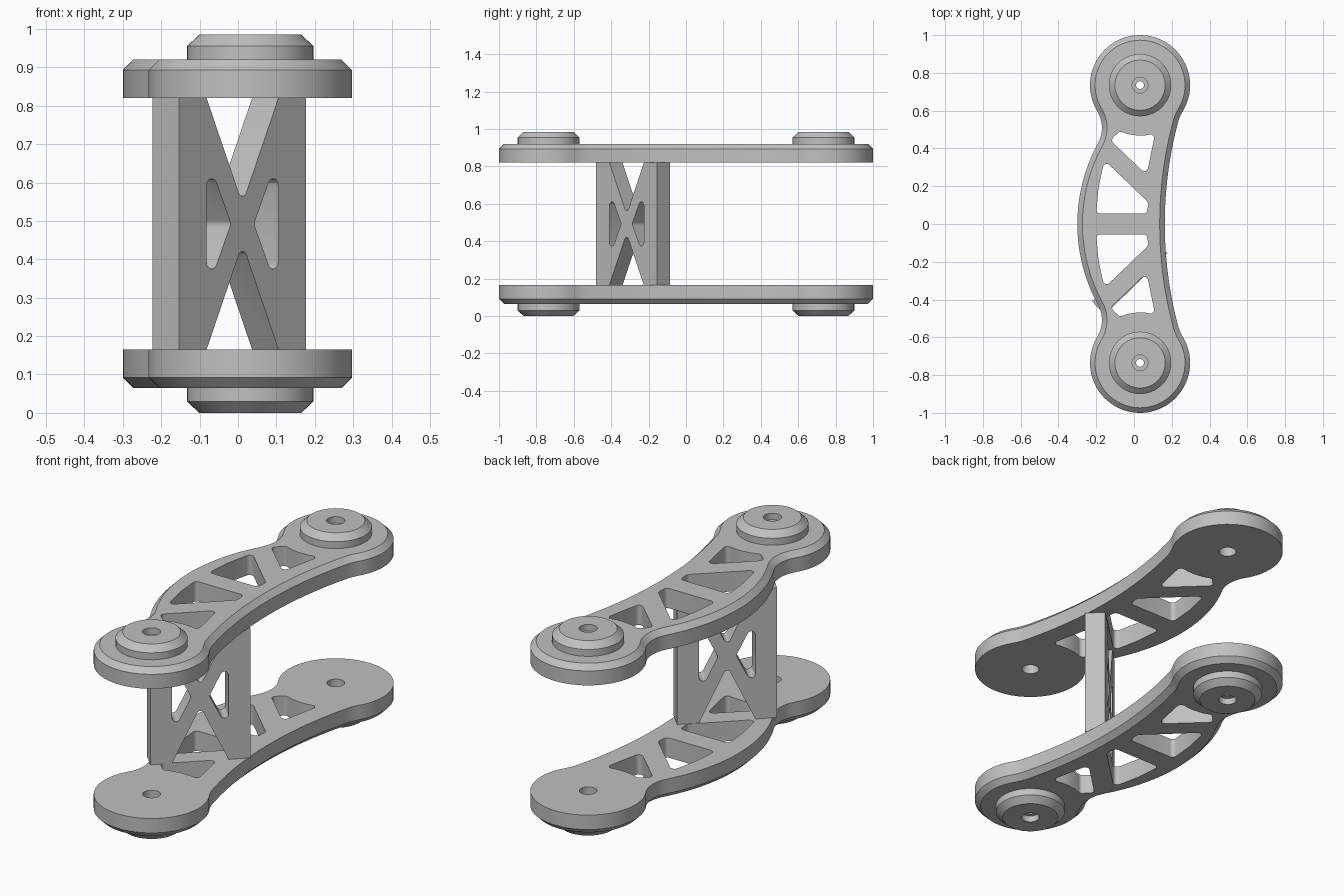
import bpy, bmesh, math
from mathutils import Vector, Matrix

if "Cube" in bpy.data.objects:
    bpy.data.objects.remove(bpy.data.objects["Cube"])

MID = 0.4925                       # height of the plane of symmetry
HUB = Vector((0.032, 0.735))       # hub centre, mirrored in y
HUB_R = 0.265
TONE = (0.53, 0.53, 0.53, 1)

grey = bpy.data.materials.new("plain_grey")
grey.use_nodes = True
grey.diffuse_color = TONE
grey.node_tree.nodes["Principled BSDF"].inputs["Base Color"].default_value = TONE


def add_loft(bm, rings, closed=False):
    """Skin equal-length rings of 3D points; cap the ends unless closed."""
    vs = [[bm.verts.new(p) for p in ring] for ring in rings]
    pairs = list(zip(vs, vs[1:])) + ([(vs[-1], vs[0])] if closed else [])
    n = len(vs[0])
    for a, b in pairs:
        for i in range(n):
            j = (i + 1) % n
            bm.faces.new((a[i], a[j], b[j], b[i]))
    if not closed:
        bm.faces.new(vs[0])
        bm.faces.new(vs[-1])


def at_height(points, z):
    return [(p[0], p[1], z) for p in points]


def add_prism(bm, points, z0, z1):
    add_loft(bm, [at_height(points, z0), at_height(points, z1)])


def finish(bm, name):
    bmesh.ops.recalc_face_normals(bm, faces=bm.faces)
    mesh = bpy.data.meshes.new(name)
    bm.to_mesh(mesh)
    bm.free()
    mesh.materials.append(grey)
    ob = bpy.data.objects.new(name, mesh)
    bpy.context.collection.objects.link(ob)
    return ob


def cut(ob, cutter):
    mod = ob.modifiers.new("cutouts", 'BOOLEAN')
    mod.object, mod.operation, mod.solver = cutter, 'DIFFERENCE', 'EXACT'
    deps = bpy.context.evaluated_depsgraph_get()
    mesh = bpy.data.meshes.new_from_object(ob.evaluated_get(deps))
    ob.modifiers.clear()
    ob.data = mesh
    bpy.data.objects.remove(cutter)


def smooth(ob):
    bpy.ops.object.select_all(action='DESELECT')
    ob.select_set(True)
    bpy.context.view_layer.objects.active = ob
    bpy.ops.object.shade_smooth_by_angle(angle=math.radians(25))


def arc(c, r, a0, a1, n):
    return [c + r * Vector((math.cos(a0 + (a1 - a0) * i / n), math.sin(a0 + (a1 - a0) * i / n)))
            for i in range(n + 1)]


def circle(c, r, n):
    return arc(c, r, 0, 2 * math.pi, n)[:-1]


def heading(v):
    return math.atan2(v.y, v.x)


def rounded(corners, n=6):
    """Polygon from (x, y, radius) corners with filleted corners."""
    out = []
    for i, (x, y, r) in enumerate(corners):
        p = Vector((x, y))
        if not r:
            out.append(p)
            continue
        d0 = (Vector(corners[i - 1][:2]) - p).normalized()
        d1 = (Vector(corners[(i + 1) % len(corners)][:2]) - p).normalized()
        half = d0.angle(d1) / 2
        c = p + (d0 + d1).normalized() * (r / math.sin(half))
        s = p + d0 * (r / math.tan(half)) - c
        e = p + d1 * (r / math.tan(half)) - c
        turn = math.atan2(s.x * e.y - s.y * e.x, s.dot(e))
        out += arc(c, r, heading(s), heading(s) + turn, n)
    return out


def meet(c0, r0, c1, r1):
    """Intersection of two circles, on the right going from c0 to c1."""
    d = c1 - c0
    a = (r0 * r0 - r1 * r1 + d.length_squared) / (2 * d.length)
    u = d.normalized()
    return c0 + u * a + Vector((u.y, -u.x)) * math.sqrt(r0 * r0 - a * a)


def outline(inset):
    """Arm outline: two long arcs, two hub arcs and blending fillets."""
    back_c, back_r, f0 = Vector((0.59, 0)), 0.89, 0.17
    bow_c, bow_r, f1 = Vector((2.263, 0)), 2.1, 0.25
    p = meet(HUB, HUB_R + f0, back_c, back_r + f0)     # fillet centre, convex side
    q = meet(HUB, HUB_R + f1, bow_c, bow_r - f1)       # fillet centre, concave side
    full = 2 * math.pi
    bow_end = heading(q - bow_c)
    half = arc(bow_c, bow_r + inset, math.pi, bow_end, 12)
    half += arc(q, f1 + inset, bow_end, heading(HUB - q), 8)[1:]
    half += arc(HUB, HUB_R - inset, heading(q - HUB), heading(p - HUB) % full, 48)[1:]
    half += arc(p, f0 + inset, heading(HUB - p), heading(back_c - p), 10)[1:]
    half += arc(back_c, back_r - inset, heading(p - back_c), math.pi, 16)[1:]
    return half + [Vector((v.x, -v.y)) for v in reversed(half[1:-1])]


def hub_side(x):
    """Window edge concentric with the hub."""
    return HUB.y - math.sqrt(0.267 ** 2 - (x - HUB.x) ** 2)


# Truss windows of the arm, for y > 0
small_window = rounded([(-0.125, 0.443, 0.02), (-0.075, hub_side(-0.075), 0.018)]
                       + [(x, hub_side(x), 0) for x in (-0.03, 0.017, 0.063)]
                       + [(0.112, hub_side(0.112), 0.02), (0.067, 0.26, 0.02)])
large_window = rounded([(-0.2, 0.055, 0.02), (-0.188, 0.19, 0), (-0.157, 0.338, 0.02),
                        (0.075, 0.115, 0.025), (0.07, 0.055, 0.02)])

for side, label in ((1, "upper"), (-1, "lower")):
    def level(h):
        return MID + side * h

    # Chamfered arm with truss windows and bores
    bm = bmesh.new()
    add_loft(bm, [at_height(outline(i), level(h))
                  for i, h in ((0, 0.3275), (0, 0.4005), (0.027, 0.4275))])
    arm = finish(bm, label + "_arm")
    bm = bmesh.new()
    for m in (1, -1):
        for shape in (small_window, large_window, circle(HUB, 0.041, 32)):
            add_prism(bm, [(v.x, v.y * m) for v in shape], level(0.25), level(0.5))
    cut(arm, finish(bm, "arm_cutter"))
    smooth(arm)

    # Hub bosses, turned profile with a narrow web in the bore
    profile = ((0.021, 0.4275), (0.165, 0.4275), (0.165, 0.4625), (0.133, 0.4925),
               (0.042, 0.4925), (0.042, 0.46), (0.021, 0.46))
    for m, end in ((-1, "front"), (1, "back")):
        bm = bmesh.new()
        centre = Vector((HUB.x, HUB.y * m))
        add_loft(bm, [at_height(circle(centre, r, 48), level(h)) for r, h in profile], closed=True)
        smooth(finish(bm, f"{label}_{end}_boss"))

# Diagonal cross-braced panel between the arms, drawn flat and then stood up
W, H, T = 0.232, 0.3275, 0.049
bm = bmesh.new()
add_prism(bm, [(-W, -H), (W, -H), (W, H), (-W, H)], -T, T)
panel = finish(bm, "brace_panel")
bm = bmesh.new()
notch = rounded([(-0.15, 0.367, 0), (0, 0.052, 0.015), (0.15, 0.367, 0)])
slot = rounded([(-0.131, 0.18, 0.019), (-0.042, 0, 0.02), (-0.131, -0.18, 0.019)])
for m in (1, -1):
    add_prism(bm, [(v.x, v.y * m) for v in notch], -0.1, 0.1)
    add_prism(bm, [(v.x * m, v.y) for v in slot], -0.1, 0.1)
cut(panel, finish(bm, "panel_cutter"))
panel.data.transform(Matrix.Translation((-0.0225, -0.2825, MID))
                     @ Matrix.Rotation(math.radians(44.5), 4, 'Z')
                     @ Matrix.Rotation(math.radians(90), 4, 'X'))
smooth(panel)
